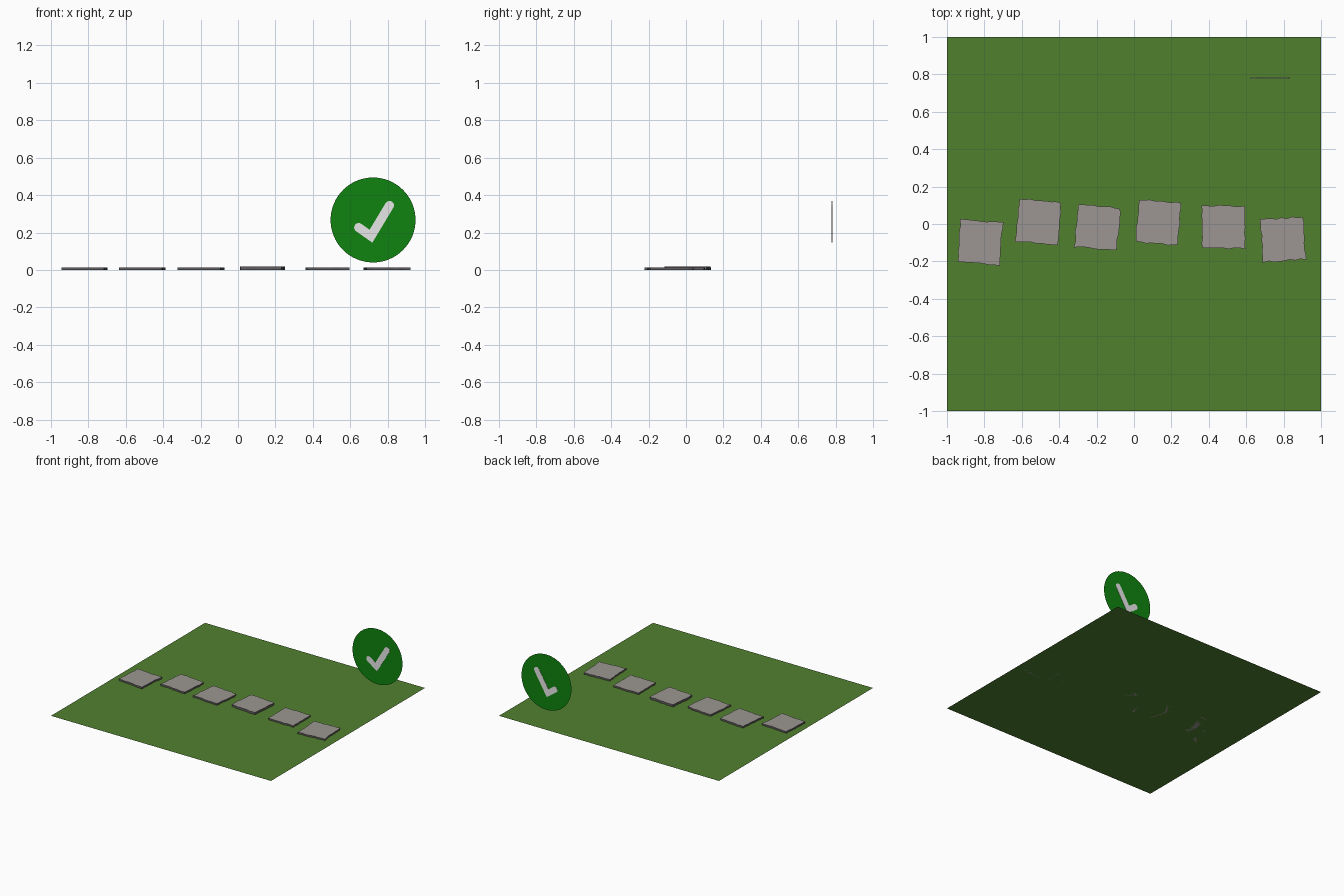
import bpy, bmesh, math, random
from mathutils import Vector

if "Cube" in bpy.data.objects:
    bpy.data.objects.remove(bpy.data.objects["Cube"])

random.seed(4)


def material(name, rgb):
    """Flat colour from 0-255 sRGB, stored as linear."""
    m = bpy.data.materials.new(name)
    lin = [((c / 255 + 0.055) / 1.055) ** 2.4 if c > 10 else c / 255 / 12.92 for c in rgb]
    m.diffuse_color = (*lin, 1)
    m.use_nodes = True
    m.node_tree.nodes["Principled BSDF"].inputs["Base Color"].default_value = m.diffuse_color
    return m


GRASS = material("grass_green", (81, 128, 47))
STONE = material("stone_grey", (156, 150, 146))
STONE_EDGE = material("stone_edge_dark", (98, 94, 96))
GREEN = material("badge_green", (16, 132, 16))
WHITE = material("tick_white", (236, 236, 236))


def build(name, outline, extrude, mats):
    """Make a flat polygon, optionally extruded; sides use the second material."""
    bm = bmesh.new()
    face = bm.faces.new([bm.verts.new(p) for p in outline])
    if extrude:
        res = bmesh.ops.extrude_face_region(bm, geom=[face], use_keep_orig=True)
        verts = [v for v in res["geom"] if isinstance(v, bmesh.types.BMVert)]
        bmesh.ops.translate(bm, verts=verts, vec=extrude)
        bmesh.ops.recalc_face_normals(bm, faces=bm.faces)
        if len(mats) > 1:
            axis = Vector(extrude).normalized()
            for f in bm.faces:
                f.material_index = int(abs(f.normal.dot(axis)) < 0.5)
    mesh = bpy.data.meshes.new(name)
    bm.to_mesh(mesh)
    bm.free()
    for m in mats:
        mesh.materials.append(m)
    obj = bpy.data.objects.new(name, mesh)
    bpy.context.collection.objects.link(obj)
    return obj


# Lawn: single flat sheet
build("lawn", [(-1, -1, 0), (1, -1, 0), (1, 1, 0), (-1, 1, 0)], None, [GRASS])


# Stepping stones: thin square slabs with chipped edges
def slab_outline(size, steps=8, chip=0.004):
    h = size / 2
    corners = [(-h, -h), (h, -h), (h, h), (-h, h)]
    pts = []
    for i, (ax, ay) in enumerate(corners):
        bx, by = corners[(i + 1) % 4]
        for k in range(steps):
            t = k / steps
            s = 1 + random.uniform(-chip, chip) / h
            pts.append(((ax + (bx - ax) * t) * s, (ay + (by - ay) * t) * s, 0))
    return pts


stones = [  # x, y, turn in degrees, height
    (-0.823, -0.098, -4, 0.014),
    (-0.510, 0.012, -5, 0.014),
    (-0.196, -0.019, -5, 0.014),
    (0.131, 0.008, -4.5, 0.018),
    (0.478, -0.017, 0, 0.013),
    (0.797, -0.082, 4, 0.013),
]
for i, (x, y, turn, height) in enumerate(stones):
    stone = build(f"stepping_stone_{i + 1}", slab_outline(0.228), (0, 0, height),
                  [STONE, STONE_EDGE])
    stone.location = (x, y, 0)
    stone.rotation_euler.z = math.radians(turn)

# Round badge: flat upright disc facing the front
BADGE_Y = 0.78
disc = [(0.722 + 0.227 * math.cos(a), BADGE_Y, 0.267 + 0.227 * math.sin(a))
        for a in (math.tau * k / 64 for k in range(64))]
build("badge_disc", disc, None, [GREEN])


# Tick: round-ended bent stroke, showing on both sides of the disc
def cap(centre, direction, r, n=8):
    """Half circle around the stroke end, from its right side to its left side."""
    a0 = math.atan2(direction.y, direction.x) - math.pi / 2
    return [centre + r * Vector((math.cos(a0 + math.pi * k / n), math.sin(a0 + math.pi * k / n)))
            for k in range(n + 1)]


a, b, c = Vector((0.645, 0.227)), Vector((0.711, 0.180)), Vector((0.810, 0.345))
r = 0.024
to_a, to_c = (a - b).normalized(), (c - b).normalized()
miter = (to_a + to_c).normalized() * r / math.sin(to_a.angle(to_c) / 2)
outline = cap(c, to_c, r) + [b + miter] + cap(a, to_a, r) + [b - miter]
build("badge_tick", [(p.x, BADGE_Y - 0.002, p.y) for p in outline], (0, 0.004, 0), [WHITE])
